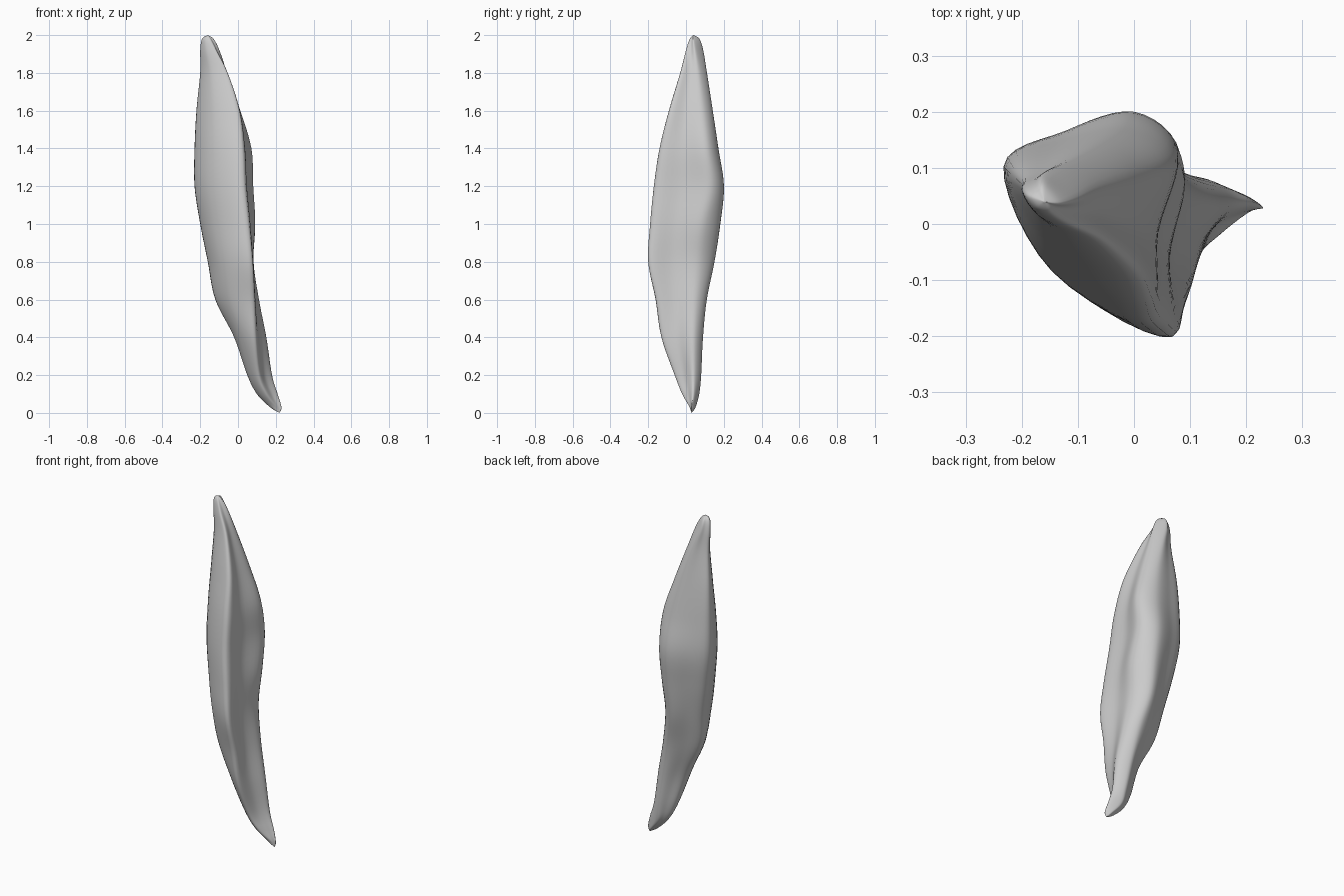
import bpy
import bmesh
from mathutils import Vector

cube = bpy.data.objects.get("Cube")
if cube:
    bpy.data.objects.remove(cube, do_unlink=True)

# Ridge paths running from the top tip to the bottom tip, in hundredths of a unit
heights = [200, 198, 192, 180, 160, 140, 120, 100, 80, 60, 40, 20, 10, 3, 0]
left_ridge = [(-16, 4), (-19, 5), (-20, 6), (-20, 7), (-22, 9), (-23, 10), (-23, 10), (-20, 8),
              (-16, 5), (-12, 2), (-2, 1), (5, 3), (10, 3), (17, 3), (22, 3)]
front_ridge = [(-16, 4), (-15, 2), (-12, 0), (-6, -3), (0, -9), (2, -14), (3, -17), (5, -19),
               (7, -20), (8, -16), (9, -13), (11, -6), (15, -2), (20, 2), (22, 3)]
right_ridge = [(-16, 4), (-13, 4), (-10, 5), (-6, 7), (1, 9), (7, 11), (8, 13), (9, 9),
               (8, 7), (11, 5), (15, 4), (18, 4), (21, 4), (23, 3), (22, 3)]
back_ridge = [(-16, 4), (-16, 7), (-15, 9), (-11, 11), (-5, 14), (-1, 17), (0, 20), (1, 18),
              (1, 15), (5, 11), (9, 9), (13, 8), (15, 7), (20, 5), (22, 3)]


def spline(before, start, end, after, t):
    """Smooth interpolation between start and end."""
    tangent_a = (end - before) / 2
    tangent_b = (after - start) / 2
    ease = t * t * (3 - 2 * t)
    return (start + (end - start) * ease + tangent_a * (t * (1 - t) ** 2)
            - tangent_b * (t * t * (1 - t)))


def smooth_path(points, steps, closed):
    count = len(points)
    pick = (lambda i: points[i % count]) if closed else (
        lambda i: points[min(max(i, 0), count - 1)])
    path = [spline(pick(i - 1), pick(i), pick(i + 1), pick(i + 2), s / steps)
            for i in range(count if closed else count - 1) for s in range(steps)]
    return path if closed else path + [points[-1]]


def bulged_middle(a, b, amount):
    """Middle of a side, pushed outward by a share of its length."""
    side = b - a
    return (a + b) / 2 + Vector((side.y, -side.x, 0)) * amount


def ridge_path(ridge):
    return smooth_path([Vector((x, y, z)) / 100 for (x, y), z in zip(ridge, heights)], 6, False)


# Cross-sections: full front face, hollow right face, gently domed back
sections = []
ridges = [ridge_path(r) for r in (left_ridge, front_ridge, right_ridge, back_ridge)]
for left, front, right, back in zip(*ridges):
    outline = [left, bulged_middle(left, front, 0.18), front,
               bulged_middle(front, right, -0.03), right, back,
               bulged_middle(back, left, 0.07)]
    sections.append(smooth_path(outline, 6, True))

# Skin the sections into one closed shard
bm = bmesh.new()
rings = [[bm.verts.new(p) for p in section] for section in sections[1:-1]]
top_tip = bm.verts.new(sections[0][0])
bottom_tip = bm.verts.new(sections[-1][0])
size = len(rings[0])
for i in range(size):
    j = (i + 1) % size
    bm.faces.new((top_tip, rings[0][i], rings[0][j]))
    bm.faces.new((bottom_tip, rings[-1][j], rings[-1][i]))
    for upper, lower in zip(rings, rings[1:]):
        bm.faces.new((upper[i], lower[i], lower[j], upper[j]))
bmesh.ops.recalc_face_normals(bm, faces=bm.faces)
for face in bm.faces:
    face.smooth = True

mesh = bpy.data.meshes.new("curved_shard")
bm.to_mesh(mesh)
bm.free()
shard = bpy.data.objects.new("curved_shard", mesh)
bpy.context.collection.objects.link(shard)

# Plain grey surface
grey = bpy.data.materials.new("light_grey")
grey.use_nodes = True
colour = (0.6, 0.6, 0.6, 1)
grey.diffuse_color = colour
grey.node_tree.nodes["Principled BSDF"].inputs["Base Color"].default_value = colour
mesh.materials.append(grey)
